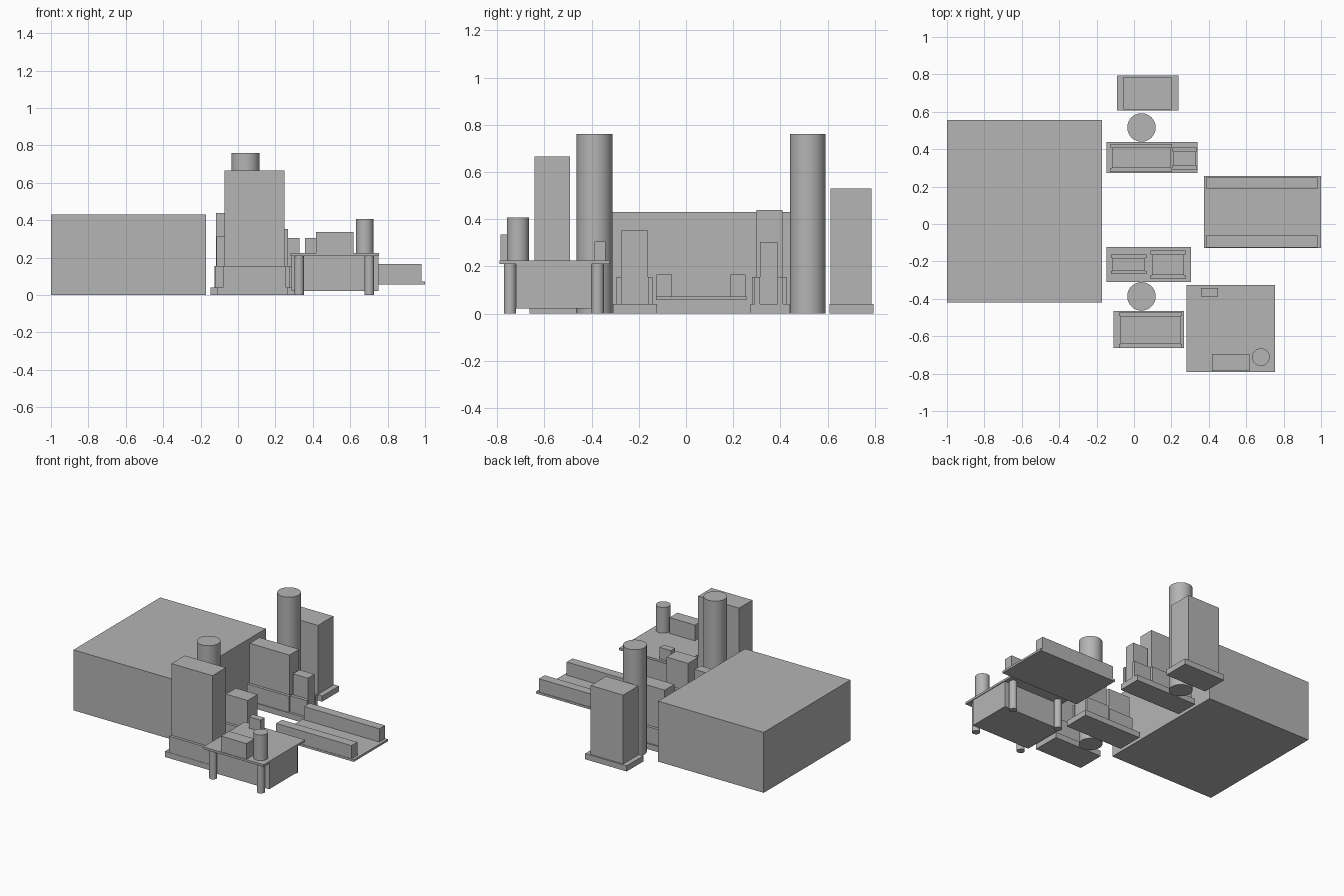
import bpy
import bmesh
import math
from mathutils import Matrix, Vector

cube = bpy.data.objects.get("Cube")
if cube:
    bpy.data.objects.remove(cube, do_unlink=True)

# Single grey material
grey = bpy.data.materials.new("plain grey")
grey.use_nodes = True
GREY = (0.46, 0.46, 0.46, 1)
grey.diffuse_color = GREY
grey.node_tree.nodes["Principled BSDF"].inputs["Base Color"].default_value = GREY


def finish(name, bm):
    mesh = bpy.data.meshes.new(name)
    bm.to_mesh(mesh)
    bm.free()
    mesh.materials.append(grey)
    obj = bpy.data.objects.new(name, mesh)
    bpy.context.collection.objects.link(obj)
    return obj


def box(name, x, y, z):
    """Box from its (low, high) range on each axis."""
    bm = bmesh.new()
    bmesh.ops.create_cube(bm, size=1)
    spans = (x, y, z)
    size = Vector([b - a for a, b in spans])
    centre = Vector([(a + b) / 2 for a, b in spans])
    bmesh.ops.transform(bm, verts=bm.verts,
                        matrix=Matrix.Translation(centre) @ Matrix.Diagonal(size).to_4x4())
    return finish(name, bm)


def cylinder(name, x, y, radius, z):
    bm = bmesh.new()
    bmesh.ops.create_cone(bm, cap_ends=True, segments=48, radius1=radius, radius2=radius,
                          depth=z[1] - z[0],
                          matrix=Matrix.Translation((x, y, (z[0] + z[1]) / 2)))
    obj = finish(name, bm)
    bpy.ops.object.select_all(action='DESELECT')
    obj.select_set(True)
    bpy.context.view_layer.objects.active = obj
    bpy.ops.object.shade_smooth_by_angle(angle=math.radians(40))
    return obj


BASE_TOP = 0.04
GUARD_TOP = 0.155


def cabinet(name, x, y, top, guard=0):
    """Cabinet on a plinth, with a low guard along its front and back."""
    box(name, x, y, (BASE_TOP, top))
    if guard:
        gx = (x[0] - 0.008, x[1] + 0.008)
        box(name + "_front_guard", gx, (y[0] - guard, y[0]), (BASE_TOP, GUARD_TOP))
        box(name + "_back_guard", gx, (y[1], y[1] + guard), (BASE_TOP, GUARD_TOP))


# Large enclosure
box("large_enclosure", (-1, -0.17), (-0.42, 0.555), (0, 0.43))

# Front station
box("front_plinth", (-0.11, 0.267), (-0.664, -0.465), (0, BASE_TOP))
cabinet("front_cabinet", (-0.073, 0.249), (-0.642, -0.492), 0.665, 0.02)

# Middle station with two cabinets
box("middle_plinth", (-0.147, 0.305), (-0.31, -0.122), (0, BASE_TOP))
cabinet("middle_small_cabinet", (-0.115, 0.06), (-0.25, -0.181), 0.313, 0.017)
cabinet("middle_large_cabinet", (0.097, 0.267), (-0.274, -0.162), 0.353, 0.02)

# Rear station with two cabinets
box("rear_plinth", (-0.147, 0.34), (0.273, 0.438), (0, BASE_TOP))
cabinet("rear_large_cabinet", (-0.118, 0.196), (0.299, 0.408), 0.438, 0.02)
cabinet("rear_small_cabinet", (0.212, 0.33), (0.313, 0.388), 0.304, 0.022)

# Back station
box("back_plinth", (-0.09, 0.237), (0.607, 0.795), (0, BASE_TOP))
cabinet("back_cabinet", (-0.055, 0.2), (0.613, 0.785), 0.53)

# Tall columns
for name, y in (("front_column", -0.387), ("back_column", 0.516)):
    cylinder(name, 0.04, y, 0.076, (0, 0.76))

# Raised track with two side rails
box("track_plate", (0.375, 1), (-0.128, 0.256), (0.057, 0.072))
box("track_front_rail", (0.388, 0.98), (-0.125, -0.06), (0.072, 0.166))
box("track_back_rail", (0.388, 0.98), (0.188, 0.252), (0.072, 0.166))

# Work table with body and legs
box("table_top", (0.28, 0.755), (-0.79, -0.325), (0.209, 0.224))
box("table_body", (0.285, 0.75), (-0.72, -0.4), (0.022, 0.209))
for side, x in (("right", 0.327), ("left", 0.702)):
    for end, y in (("front", -0.746), ("back", -0.374)):
        cylinder(f"table_{end}_{side}_leg", x, y, 0.026, (0, 0.209))

# Items on the table
box("table_large_block", (0.417, 0.617), (-0.786, -0.695), (0.224, 0.336))
box("table_small_block", (0.357, 0.449), (-0.388, -0.342), (0.224, 0.305))
cylinder("table_canister", 0.678, -0.712, 0.047, (0.224, 0.407))
